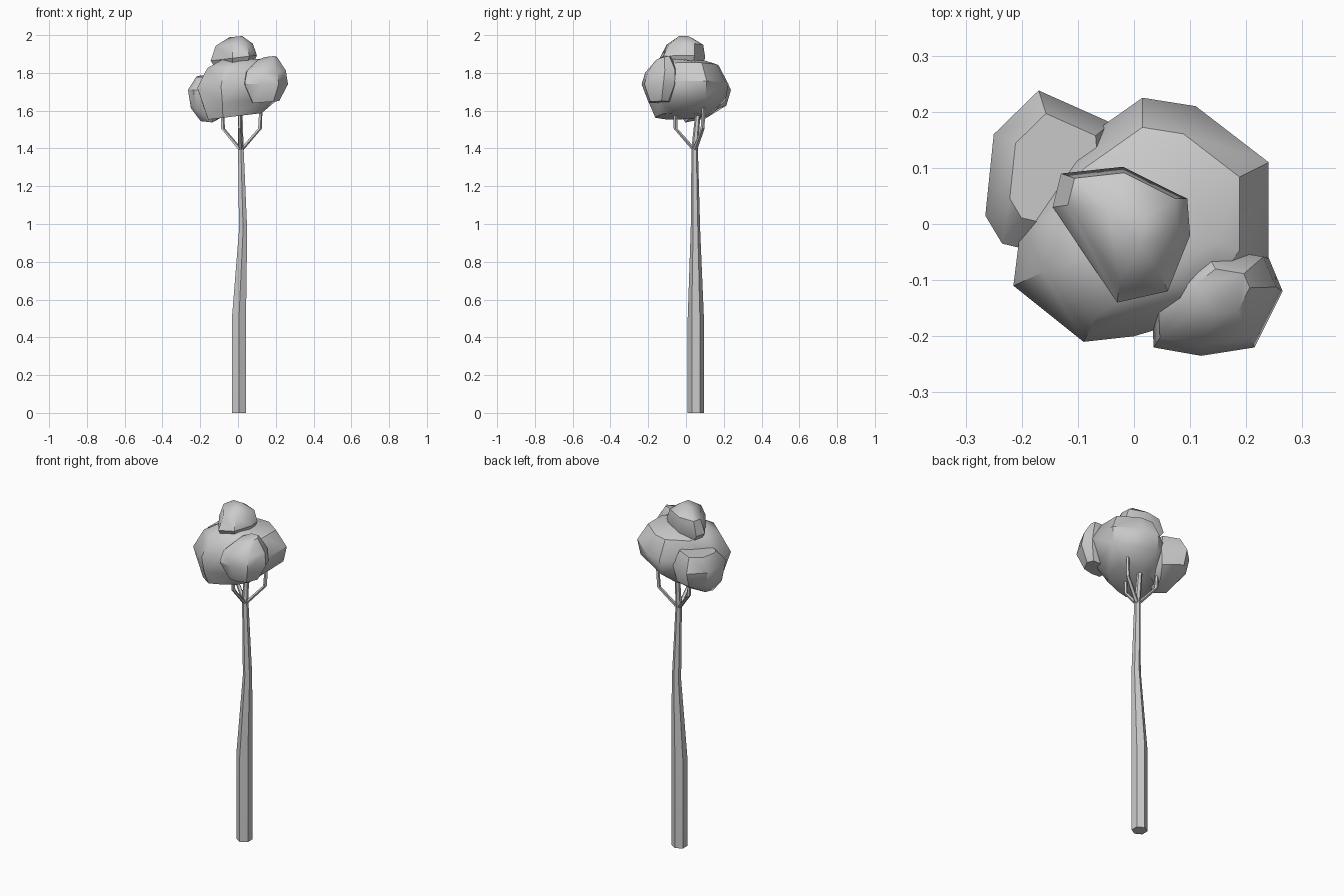
import bpy, bmesh, math
from mathutils import Vector

if "Cube" in bpy.data.objects:
    bpy.data.objects.remove(bpy.data.objects["Cube"])


def finish(name, bm, angle):
    bmesh.ops.recalc_face_normals(bm, faces=bm.faces)
    me = bpy.data.meshes.new(name)
    bm.to_mesh(me)
    bm.free()
    ob = bpy.data.objects.new(name, me)
    bpy.context.collection.objects.link(ob)
    bpy.ops.object.select_all(action='DESELECT')
    ob.select_set(True)
    bpy.context.view_layer.objects.active = ob
    bpy.ops.object.shade_smooth_by_angle(angle=math.radians(angle))
    return ob


# Tapered limb lofted through horizontal rings (x, y, z, radius)
def limb(name, path, sides, turn=0.0):
    bm = bmesh.new()
    rings = []
    for x, y, z, r in path:
        angles = [turn + math.tau * i / sides for i in range(sides)]
        rings.append([bm.verts.new((x + r * math.cos(a), y + r * math.sin(a), z))
                      for a in angles])
    for lo, hi in zip(rings, rings[1:]):
        for i in range(sides):
            j = (i + 1) % sides
            bm.faces.new((lo[i], lo[j], hi[j], hi[i]))
    bm.faces.new(rings[0][::-1])
    bm.faces.new(rings[-1])
    finish(name, bm, 25)


# Faceted leaf clump: hull of a plan outline repeated at levels
# level = (z, scale, shift x, shift y, tilt along x, tilt along y, step)
def clump(name, outline, levels):
    c = sum((Vector(p) for p in outline), Vector((0, 0))) / len(outline)
    bm = bmesh.new()
    for k, (z, s, dx, dy, tx, ty, step) in enumerate(levels):
        for p in outline[k % step::step]:
            d = (Vector(p) - c) * s
            bm.verts.new((c.x + d.x + dx, c.y + d.y + dy, z + tx * d.x + ty * d.y))
    res = bmesh.ops.convex_hull(bm, input=bm.verts)
    junk = [v for v in res["geom_interior"] if isinstance(v, bmesh.types.BMVert)]
    bmesh.ops.delete(bm, geom=junk, context='VERTS')
    bmesh.ops.dissolve_limit(bm, angle_limit=math.radians(3),
                             verts=bm.verts, edges=bm.edges)
    finish(name, bm, 38)


# Trunk
limb("trunk", [(0.005, 0.052, 0, 0.043), (0.005, 0.052, 0.5, 0.043),
               (0.027, 0.05, 0.97, 0.025), (0.015, 0.046, 1.4, 0.017),
               (0.011, 0.068, 1.64, 0.013)], 6, math.radians(30))

# Three branches forking below the crown
for label, tip in (("left", (-0.08, 0.088)), ("right", (0.115, 0.088)),
                   ("front", (0.01, -0.055))):
    x, y = tip
    limb(label + "_branch", [(0.015, 0.046, 1.39, 0.013),
                             (x, y, 1.505, 0.011),
                             (x * 1.06, y * 1.06, 1.64, 0.009)], 5)

# Crown: main mass
clump("crown_main",
      [(-0.215, -0.11), (-0.09, -0.21), (0.0, -0.2), (0.17, -0.15), (0.24, -0.06),
       (0.24, 0.11), (0.11, 0.21), (0.015, 0.225), (-0.12, 0.13), (-0.2, 0.01)],
      [(1.57, 0.62, -0.03, -0.03, 0.12, 0.0, 1),
       (1.65, 0.93, 0, 0, 0.1, 0, 2),
       (1.74, 1.0, 0, 0, 0.08, 0, 1),
       (1.84, 0.77, 0.0, 0.0, 0.08, 0.0, 1),
       (1.87, 0.5, 0.02, 0.0, 0.0, -0.05, 2)])

# Crown: clump on the back left
clump("crown_back_left",
      [(-0.265, 0.015), (-0.235, -0.035), (-0.13, -0.06), (-0.03, 0.05),
       (-0.04, 0.18), (-0.17, 0.238), (-0.25, 0.16)],
      [(1.55, 0.45, 0.01, -0.02, 0.0, 0.2, 2),
       (1.61, 0.85, 0, 0, -0.1, 0.12, 1),
       (1.71, 1.0, 0, 0, 0, 0, 1),
       (1.785, 0.68, 0.01, 0.01, 0.06, 0.05, 1)])

# Crown: clump on the front right
clump("crown_front_right",
      [(0.035, -0.22), (0.12, -0.235), (0.215, -0.22), (0.265, -0.12),
       (0.24, -0.06), (0.12, -0.04), (0.03, -0.11)],
      [(1.645, 0.6, 0, 0, 0.08, 0, 1),
       (1.74, 1.0, 0, 0, 0.0, 0, 1),
       (1.81, 0.9, 0.0, 0.01, 0.0, 0.1, 1),
       (1.875, 0.42, 0.01, 0.02, 0.15, 0.25, 1)])

# Crown: clump on top
clump("crown_top",
      [(-0.145, 0.03), (-0.13, 0.09), (-0.02, 0.102), (0.095, 0.045),
       (0.1, -0.02), (0.06, -0.12), (-0.03, -0.14)],
      [(1.79, 0.6, 0, 0, 0, 0, 1),
       (1.88, 1.0, 0, 0, 0.12, 0, 1),
       (1.95, 0.8, 0, 0.01, 0.06, 0, 1),
       (1.992, 0.3, 0.0, 0.0, 0.1, 0, 2)])
